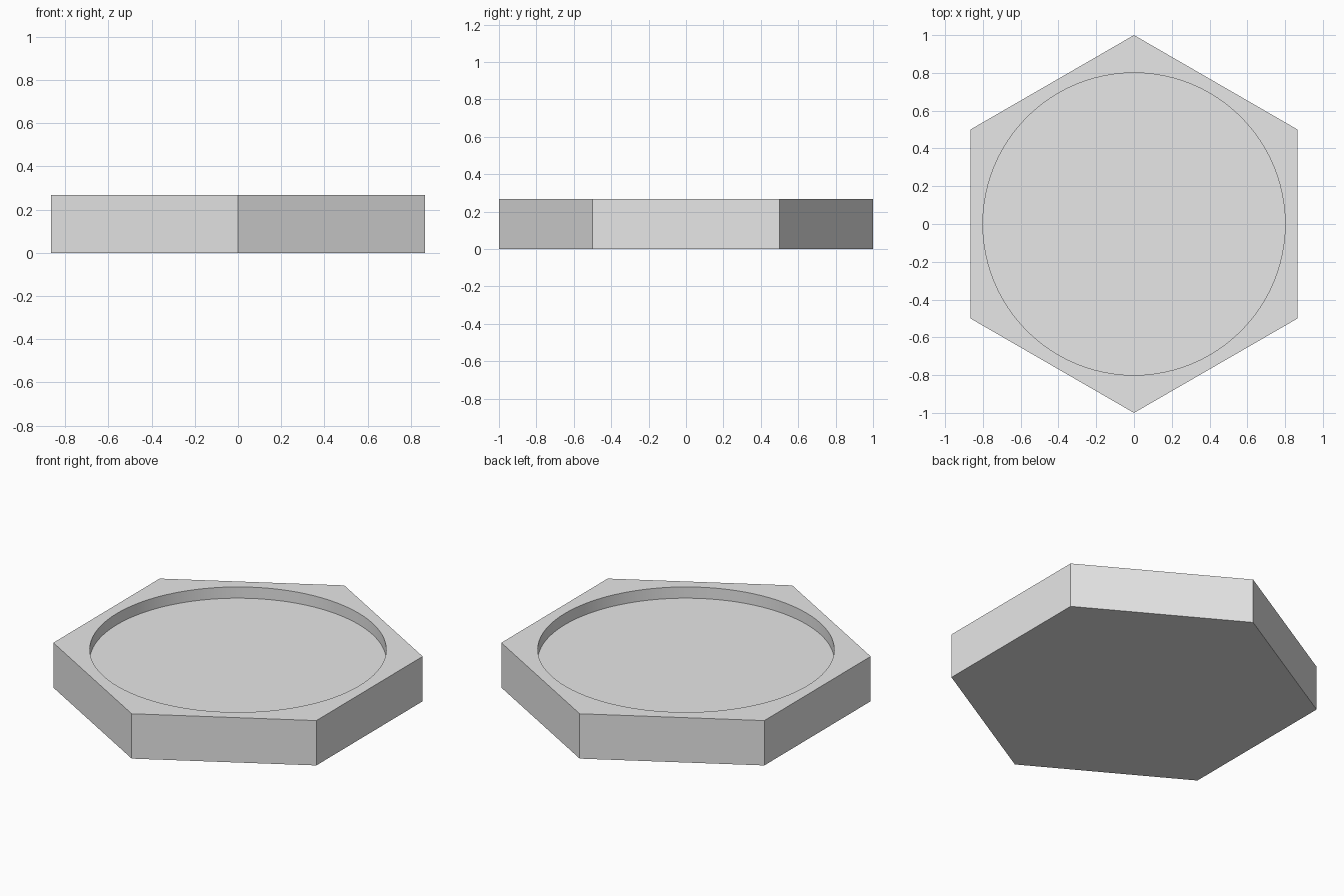
import bpy
import bmesh
from math import cos, sin, pi

SIDES, ARC = 6, 16            # hexagon sides, circle segments per side
RADIUS, RECESS = 1.0, 0.8
HEIGHT, FLOOR = 0.267, 0.2

old = bpy.data.objects.get("Cube")
if old:
    bpy.data.objects.remove(old, do_unlink=True)

grey = bpy.data.materials.new("plain grey")
grey.use_nodes = True
colour = (0.8, 0.8, 0.8, 1)
grey.diffuse_color = colour
grey.node_tree.nodes["Principled BSDF"].inputs["Base Color"].default_value = colour

bm = bmesh.new()


def ring(count, radius, z):
    """Ring of vertices starting at the back corner, counter-clockwise."""
    angles = [pi / 2 + 2 * pi * i / count for i in range(count)]
    return [bm.verts.new((radius * cos(a), radius * sin(a), z)) for a in angles]


def wall(lower, upper, smooth=False):
    n = len(lower)
    for i in range(n):
        j = (i + 1) % n
        bm.faces.new((lower[i], lower[j], upper[j], upper[i])).smooth = smooth


# Hexagonal body
base = ring(SIDES, RADIUS, 0)
top = ring(SIDES, RADIUS, HEIGHT)
bm.faces.new(base[::-1])
wall(base, top)

# Round recess with a flat floor
rim = ring(SIDES * ARC, RECESS, HEIGHT)
floor = ring(SIDES * ARC, RECESS, FLOOR)
wall(rim, floor, smooth=True)
bm.faces.new(floor)

# Flat top border, one face per hexagon side
for i in range(SIDES):
    arc = [rim[(i * ARC + k) % len(rim)] for k in range(ARC + 1)]
    bm.faces.new([top[i], top[(i + 1) % SIDES]] + arc[::-1])

# Keep the recess edges crisp
for edge in bm.edges:
    edge.smooth = edge.calc_face_angle(0) < pi / 6

mesh = bpy.data.meshes.new("hexagonal_tray")
bm.to_mesh(mesh)
bm.free()
mesh.materials.append(grey)
tray = bpy.data.objects.new("hexagonal_tray", mesh)
bpy.context.collection.objects.link(tray)
